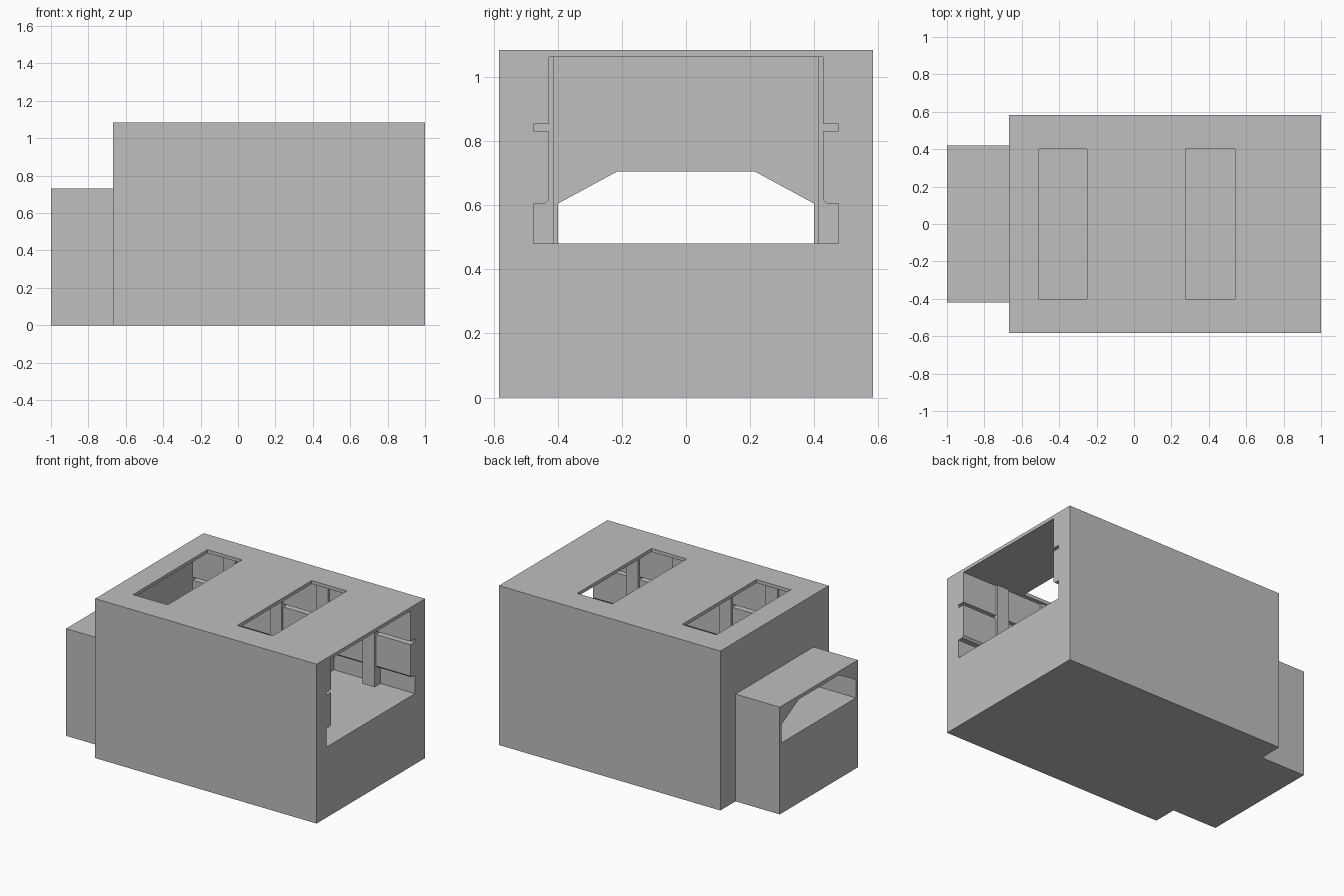
import bpy
import bmesh
from mathutils import Vector

if "Cube" in bpy.data.objects:
    bpy.data.objects.remove(bpy.data.objects["Cube"], do_unlink=True)

grey = bpy.data.materials.new("plain grey")
grey.use_nodes = True
colour = (0.52, 0.52, 0.52, 1)
grey.diffuse_color = colour
grey.node_tree.nodes["Principled BSDF"].inputs["Base Color"].default_value = colour


def prism(name, points, axis, start, end):
    """Extrude a closed outline along x (points are y, z) or z (points are x, y)."""
    bm = bmesh.new()
    place = (lambda p: (start, *p)) if axis == "x" else (lambda p: (*p, start))
    face = bm.faces.new([bm.verts.new(place(p)) for p in points])
    moved = bmesh.ops.extrude_face_region(bm, geom=[face])["geom"]
    step = Vector((end - start, 0, 0) if axis == "x" else (0, 0, end - start))
    bmesh.ops.translate(bm, vec=step, verts=[g for g in moved if isinstance(g, bmesh.types.BMVert)])
    bmesh.ops.recalc_face_normals(bm, faces=bm.faces)
    mesh = bpy.data.meshes.new(name)
    bm.to_mesh(mesh)
    bm.free()
    mesh.materials.append(grey)
    obj = bpy.data.objects.new(name, mesh)
    bpy.context.collection.objects.link(obj)
    return obj


def mirrored(half):
    return half + [(-a, b) for a, b in reversed(half)]


def rectangle(x0, x1, y0, y1):
    return [(x0, y0), (x1, y0), (x1, y1), (x0, y1)]


# Solid housing with the narrower neck at one end
plan = [(1, -0.583), (1, 0.583), (-0.667, 0.583), (-0.667, -0.583)]
housing = prism("housing", plan, "z", 0, 1.085)
neck = prism("neck", rectangle(-1, -0.6, -0.42, 0.42), "z", 0, 0.73)

# Main chamber profile: floor recess, side groove, ceiling
chamber_half = [(0.475, 0.48), (0.475, 0.605), (0.44, 0.605), (0.427, 0.618),
                (0.427, 0.832), (0.475, 0.832), (0.475, 0.853), (0.427, 0.853),
                (0.427, 1.062)]
# Chamfered tunnel through the neck
tunnel_half = [(0.4, 0.48), (0.4, 0.605), (0.215, 0.705)]

cutters = [
    prism("chamber_cutter", mirrored(chamber_half), "x", -0.64, 1.1),
    prism("tunnel_cutter", mirrored(tunnel_half), "x", -1.1, -0.6),
]
# Roof openings
for x0, x1 in ((-0.51, -0.25), (0.275, 0.54)):
    cutters.append(prism("roof_opening_cutter", rectangle(x0, x1, -0.4, 0.4), "z", 0.9, 1.2))


def boolean(target, tool, operation):
    mod = target.modifiers.new(operation.lower(), "BOOLEAN")
    mod.operation = operation
    mod.solver = "EXACT"
    mod.object = tool
    bpy.context.view_layer.objects.active = target
    bpy.ops.object.modifier_apply(modifier=mod.name)
    bpy.data.objects.remove(tool, do_unlink=True)


boolean(housing, neck, "UNION")
for cutter in cutters:
    boolean(housing, cutter, "DIFFERENCE")

# Pairs of shallow wall posts along the chamber
for i in range(4):
    x = 0.695 - 0.35 * i
    for side, label in ((1, "left"), (-1, "right")):
        y0, y1 = sorted((side * 0.413, side * 0.48))
        prism(f"{label}_post_{i + 1}", rectangle(x - 0.045, x + 0.045, y0, y1), "z", 0.478, 1.064)
